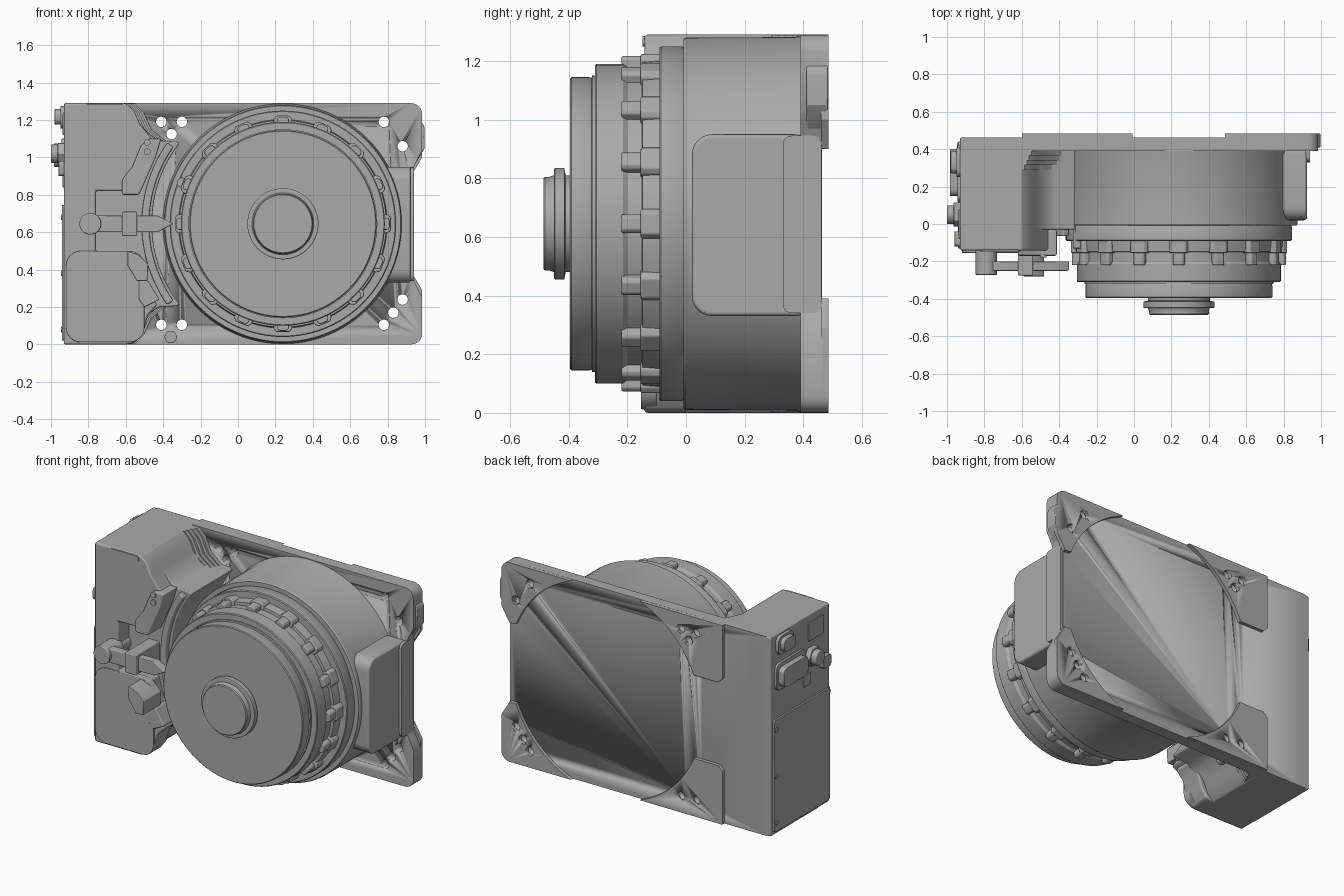
import bpy, bmesh, math
from mathutils import Matrix, Vector

old = bpy.data.objects.get("Cube")
if old:
    bpy.data.objects.remove(old, do_unlink=True)

CX, CZ = 0.24, 0.645          # drum axis
H = 1.29                      # overall height

grey = bpy.data.materials.new("machine grey")
grey.use_nodes = True
grey.diffuse_color = (0.4, 0.4, 0.4, 1)
grey.node_tree.nodes["Principled BSDF"].inputs["Base Color"].default_value = (0.4, 0.4, 0.4, 1)


def finish(name, bm, bevel=0.0, segments=3):
    bmesh.ops.recalc_face_normals(bm, faces=bm.faces)
    mesh = bpy.data.meshes.new(name)
    bm.to_mesh(mesh)
    bm.free()
    obj = bpy.data.objects.new(name, mesh)
    bpy.context.collection.objects.link(obj)
    mesh.materials.append(grey)
    bpy.ops.object.select_all(action="DESELECT")
    obj.select_set(True)
    bpy.context.view_layer.objects.active = obj
    bpy.ops.object.shade_smooth_by_angle(angle=math.radians(30))
    if bevel:
        mod = obj.modifiers.new("rounded edges", "BEVEL")
        mod.width, mod.segments = bevel, segments
        mod.limit_method, mod.angle_limit = "ANGLE", math.radians(35)
        mod.harden_normals = True
    return obj


def add_prism(bm, pts, a, b, axis="y"):
    """Extrude an outline: (x, z) along y, or (y, z) along x."""
    place = (lambda p, d: (p[0], d, p[1])) if axis == "y" else (lambda p, d: (d, p[0], p[1]))
    face = bm.faces.new([bm.verts.new(place(p, a)) for p in pts])
    ext = bmesh.ops.extrude_face_region(bm, geom=[face])
    shift = Vector(place((0, 0), b - a))
    bmesh.ops.translate(bm, vec=shift, verts=[v for v in ext["geom"] if isinstance(v, bmesh.types.BMVert)])


def prism(name, pts, a, b, axis="y", bevel=0.0, segments=3):
    bm = bmesh.new()
    add_prism(bm, pts, a, b, axis)
    return finish(name, bm, bevel, segments)


def arc(cx, cz, r, start, end, n=12):
    angles = [math.radians(start + (end - start) * i / n) for i in range(n + 1)]
    return [(cx + r * math.cos(t), cz + r * math.sin(t)) for t in angles]


def rounded(a0, a1, z0, z1, r):
    pts = []
    for cx, cz, s in ((a1 - r, z1 - r, 0), (a0 + r, z1 - r, 90), (a0 + r, z0 + r, 180), (a1 - r, z0 + r, 270)):
        pts += arc(cx, cz, r, s, s + 90, 6)
    return pts


def disc(cx, cz, r, n=24):
    return arc(cx, cz, r, 0, 360, n)[:-1]


def lathe(name, profile, steps=96):
    """Spin (radius, y) points about the drum axis."""
    bm = bmesh.new()
    verts = [bm.verts.new((CX + r, y, CZ)) for r, y in profile]
    edges = [bm.edges.new(pair) for pair in zip(verts, verts[1:])]
    bmesh.ops.spin(bm, geom=verts + edges, cent=(CX, 0, CZ), axis=(0, 1, 0), angle=math.tau, steps=steps)
    bmesh.ops.remove_doubles(bm, verts=bm.verts, dist=0.0005)
    return finish(name, bm)


def flip(pts):
    return [(x, H - z) for x, z in pts]


# Mounting plate with ears on the left edge
ear = arc(0.925, 1.23, 0.06, 90, 0, 6) + [(0.985, 1.04), (0.96, 0.99), (0.94, 0.95), (0.925, 0.9)]
plate = prism("mounting_plate", [(-0.9, H)] + ear + flip(ear)[::-1] + [(-0.9, 0)], 0.39, 0.463)

# Raised corner pads on the back, cut by a circle about the drum axis
left_pad = arc(CX, CZ, 0.69, 111, 157, 16) + [(-0.57, 0.915), (-0.6, 0.945), (-0.6, H)]
right_pad = arc(CX, CZ, 0.69, 69, 22, 16) + [(0.925, 0.9), (0.985, 1.0)] + arc(0.925, 1.23, 0.06, 0, 90, 6)
pads = []
for side, outline in (("right", left_pad), ("left", right_pad)):
    pads.append(prism("upper_" + side + "_pad", outline, 0.46, 0.485))
    pads.append(prism("lower_" + side + "_pad", flip(outline), 0.46, 0.485))
# Front faces of the ears
ear_face = [(0.9, 0.93), (0.95, 0.97), (0.998, 1.05)] + arc(0.948, 1.15, 0.05, 0, 90, 6) + [(0.9, 1.2)]
prism("upper_ear", ear_face, 0.41, 0.484, bevel=0.006)

# Bolt holes
bm = bmesh.new()
for x, z in ((-0.41, 1.19), (-0.30, 1.19), (-0.355, 1.125), (0.78, 1.19), (0.88, 1.06),
             (-0.41, 0.105), (-0.30, 0.105), (0.88, 0.24), (0.83, 0.17), (0.78, 0.105)):
    add_prism(bm, disc(x, z, 0.028), 0.3, 0.6)
holes = finish("bolt_hole_cutter", bm)
holes.hide_render = True
holes.hide_set(True)
for part in [plate, bpy.data.objects["upper_ear"]] + pads:
    cut = part.modifiers.new("bolt holes", "BOOLEAN")
    cut.operation, cut.object, cut.solver = "DIFFERENCE", holes, "EXACT"

# Side gear box: base body, then the raised front deck with a pocket
top_curve = [(-0.6, H), (-0.555, 1.25), (-0.525, 1.18), (-0.47, 1.12), (-0.42, 1.09), (-0.33, 1.085)]
inner = arc(CX, CZ, 0.70, 142, 218, 16)
prism("gear_box_body", [(-0.93, H)] + top_curve + inner + flip(top_curve)[::-1] + [(-0.93, 0)],
      -0.03, 0.462, bevel=0.008)
deck = [(-0.93, H), (-0.6, H), (-0.555, 1.25), (-0.525, 1.18), (-0.46, 1.1)]
deck += arc(CX, CZ, 0.8, 148, 167, 8) + [(-0.6, 0.8), (-0.62, 0.82), (-0.76, 0.82), (-0.76, 0.5)]
deck += arc(CX, CZ, 0.8, 191, 213, 8) + [(-0.48, 0.16), (-0.505, 0.07), (-0.55, 0.01), (-0.6, 0), (-0.93, 0)]
prism("gear_box_deck", deck, -0.142, 0.0, bevel=0.012)
# Curved fairing that blends the box wall into the plate
for name, mirror in (("upper_fillet", False), ("lower_fillet", True)):
    for i in range(4):
        d = 0.012 * i
        wall = [(-0.7, H - 0.003), (-0.585 + d, H - 0.003), (-0.54 + d, 1.24), (-0.5 + d, 1.15), (-0.4 + d, 1.07), (-0.7, 1.0)]
        prism(name + "_%d" % i, flip(wall) if mirror else wall, 0.29 + 0.025 * i, 0.4)
# Curved rib between box and drum
prism("curved_rib", arc(CX, CZ, 0.755, 145, 215, 24) + arc(CX, CZ, 0.715, 215, 145, 24), -0.065, 0, bevel=0.008)

prism("lower_cover", rounded(-0.92, -0.5, 0.012, 0.5, 0.08), -0.154, -0.1, bevel=0.005)
prism("upper_slot_plate", rounded(-0.82, -0.61, 1.25, 1.285, 0.015), -0.148, -0.1)
prism("upper_bracket", [(-0.62, 0.8), (-0.62, 0.88), (-0.565, 0.95), (-0.52, 1.06), (-0.48, 1.1), (-0.41, 1.1),
                        (-0.44, 1.0), (-0.51, 0.84), (-0.53, 0.8)], -0.17, -0.03, bevel=0.01)
for z in (1.03, 1.08):
    prism("bracket_screw", disc(-0.485, z, 0.018), -0.18, -0.1)
prism("faceted_block", [(-0.59, 0.5), (-0.53, 0.48), (-0.48, 0.43), (-0.485, 0.34), (-0.54, 0.34), (-0.59, 0.42)],
      -0.28, -0.1, bevel=0.004)
prism("lower_bracket", [(-0.53, 0.34), (-0.48, 0.34), (-0.42, 0.24), (-0.5, 0.2), (-0.53, 0.24)], -0.16, 0, bevel=0.006)

# Pointed locking arm on its pivot
prism("locking_arm", [(-0.8, 0.69), (-0.43, 0.69), (-0.345, 0.645), (-0.43, 0.6), (-0.8, 0.6)], -0.25, -0.2, bevel=0.006)
prism("arm_guide", [(-0.62, 0.71), (-0.54, 0.71), (-0.54, 0.58), (-0.62, 0.58)], -0.275, -0.03, bevel=0.006)
prism("arm_pivot", disc(-0.79, 0.645, 0.058, 40), -0.272, -0.12, bevel=0.006)
prism("arm_pivot_collar", disc(-0.79, 0.645, 0.045, 32), -0.18, -0.02)
prism("detent_pin", disc(-0.3, 0.865, 0.027), -0.13, 0.0, bevel=0.005)
prism("lower_plug", disc(-0.36, 0.04, 0.033), 0.34, 0.42, bevel=0.005)

# Drum housing and stepped front rotor
lathe("drum_housing", [(0, 0.46), (0.645, 0.46), (0.645, 0.4), (0.636, 0.37), (0.635, 0.0), (0.63, -0.008), (0, -0.008)])
lathe("drum_ring", [(0.5, 0), (0.597, 0), (0.605, -0.015), (0.605, -0.085), (0.6, -0.09),
                    (0.558, -0.09), (0.553, -0.148), (0.535, -0.15), (0.535, -0.2), (0.545, -0.215),
                    (0.545, -0.305), (0.54, -0.31), (0.505, -0.31), (0.505, -0.32), (0.497, -0.322),
                    (0.5, -0.33), (0.5, -0.39), (0.495, -0.395), (0, -0.395)])
lathe("hub", [(0.165, -0.39), (0.165, -0.41), (0.19, -0.415), (0.19, -0.447), (0.185, -0.45), (0.165, -0.45),
              (0.16, -0.465), (0.16, -0.48), (0.155, -0.486), (0, -0.486)], 64)
lathe("hub_front_ring", [(0.125, -0.489), (0.12, -0.489), (0, -0.489)], 64)

# Ring of locking teeth
bm = bmesh.new()
for i in range(16):
    before = set(bm.verts)
    add_prism(bm, [(-0.05, 0.5), (-0.05, 0.56), (-0.035, 0.578), (0.035, 0.578), (0.05, 0.56), (0.05, 0.5)], -0.155, -0.085)
    add_prism(bm, [(-0.032, 0.5), (-0.032, 0.56), (-0.02, 0.572), (0.02, 0.572), (0.032, 0.56), (0.032, 0.5)], -0.22, -0.15)
    turn = Matrix.Translation((CX, 0, CZ)) @ Matrix.Rotation(math.tau * i / 16, 4, "Y")
    bmesh.ops.transform(bm, matrix=turn, verts=[v for v in bm.verts if v not in before])
finish("locking_teeth", bm, 0.006, 2)

# Rounded terminal block on the left side
prism("terminal_block", rounded(0.02, 0.44, 0.33, 0.95, 0.07), 0.6, 0.925, axis="x", bevel=0.015)
prism("terminal_base", rounded(0.33, 0.462, 0.34, 0.945, 0.03), 0.6, 0.94, axis="x")

# Connectors and access panel on the right side
for name, y0, y1, z0, z1, r, x in (
        ("access_panel", -0.13, 0.44, 0.02, 0.745, 0.015, -0.942),
        ("upper_connector_base", 0.25, 0.41, 1.155, 1.275, 0.04, -0.95),
        ("upper_connector", 0.27, 0.39, 1.175, 1.26, 0.035, -0.98),
        ("lower_connector_base", 0.12, 0.42, 0.925, 1.1, 0.04, -0.945),
        ("lower_connector", 0.15, 0.4, 0.95, 1.075, 0.035, -0.985),
        ("label_plate", -0.08, 0.08, 1.12, 1.24, 0.01, -0.937),
        ("small_socket", 0.06, 0.13, 0.84, 0.92, 0.01, -0.938),
        ("small_latch", -0.12, -0.04, 0.9, 0.98, 0.02, -0.96)):
    prism(name, rounded(y0, y1, z0, z1, r), x, -0.9, axis="x", bevel=0.004, segments=2)
prism("round_connector", disc(0.05, 1.02, 0.05), -1.0, -0.9, axis="x", bevel=0.008)
prism("round_connector_nut", disc(0.05, 1.02, 0.065, 6), -0.965, -0.9, axis="x", bevel=0.004)
for z in (0.08, 0.38, 0.68):
    prism("panel_screw", disc(0.42, z, 0.015, 12), -0.947, -0.9, axis="x")
